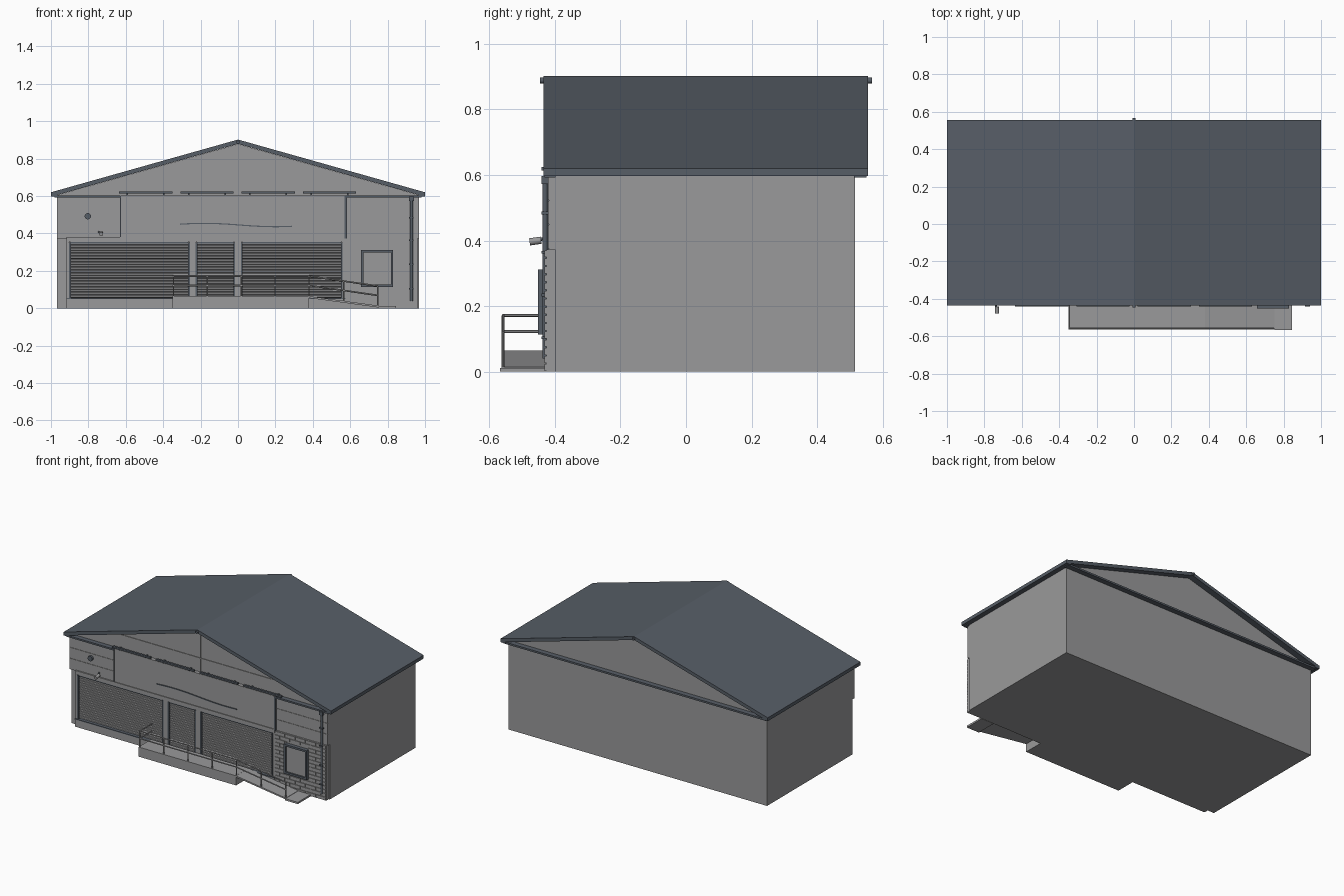
import bpy, math
from mathutils import Vector


def material(name, rgb):
    m = bpy.data.materials.new(name)
    m.diffuse_color = (*rgb, 1)
    return m


GREY = material("wall grey", (0.32, 0.32, 0.325))
SLATE = material("roof slate", (0.095, 0.112, 0.135))


def mesh(name, verts, faces, mat):
    me = bpy.data.meshes.new(name)
    me.from_pydata(verts, [], faces)
    me.materials.append(mat)
    ob = bpy.data.objects.new(name, me)
    bpy.context.collection.objects.link(ob)
    return ob


def boxes(name, items, mat):
    """One object made of boxes given as (x0, x1, y0, y1, z0, z1)."""
    verts, faces = [], []
    quads = [(0, 1, 3, 2), (4, 6, 7, 5), (0, 4, 5, 1),
             (2, 3, 7, 6), (0, 2, 6, 4), (1, 5, 7, 3)]
    for x0, x1, y0, y1, z0, z1 in items:
        n = len(verts)
        verts += [(x, y, z) for x in (x0, x1) for y in (y0, y1) for z in (z0, z1)]
        faces += [[n + i for i in q] for q in quads]
    return mesh(name, verts, faces, mat)


def prism(name, profile, y0, y1, mat):
    """Extrude a counter-clockwise xz profile (seen from the front) along y."""
    n = len(profile)
    verts = [(x, y, z) for y in (y0, y1) for x, z in profile]
    faces = [list(range(n)), list(range(2 * n - 1, n - 1, -1))]
    faces += [[(i + 1) % n, i, i + n, (i + 1) % n + n] for i in range(n)]
    return mesh(name, verts, faces, mat)


def rod(name, a, b, r, mat, sides=8):
    a, b = Vector(a), Vector(b)
    bpy.ops.mesh.primitive_cylinder_add(vertices=sides, radius=r, depth=(b - a).length,
                                        location=(a + b) / 2)
    ob = bpy.context.object
    ob.rotation_euler = (b - a).to_track_quat('Z', 'Y').to_euler()
    ob.name = name
    ob.data.materials.append(mat)
    bpy.ops.object.shade_smooth_by_angle(angle=math.radians(50))
    return ob


# Main body with gable ends
prism("building_body", [(-0.967, 0), (0.967, 0), (0.967, 0.605), (0, 0.878),
                        (-0.967, 0.605)], -0.40, 0.515, GREY)

# Roof slab, ridge cap ends and back gutter
prism("roof", [(-1, 0.597), (-0.965, 0.597), (-0.965, 0.606), (0, 0.879), (0.965, 0.606),
               (0.965, 0.597), (1, 0.597), (1, 0.62), (0, 0.902), (-1, 0.62)],
      -0.435, 0.555, SLATE)
for label, y0, y1 in (("front", -0.446, -0.43), ("back", 0.55, 0.567)):
    rod("ridge_end_" + label, (0, y0, 0.888), (0, y1, 0.888), 0.009, SLATE)
boxes("back_gutter", [(-0.98, 0.98, 0.512, 0.55, 0.592, 0.604)], SLATE)

# Upper front cladding blocks and their board courses
boxes("upper_cladding", [(-0.967, -0.63, -0.418, -0.398, 0.372, 0.6),
                         (0.575, 0.967, -0.418, -0.398, 0.372, 0.6)], GREY)
boxes("cladding_boards", [(x0, x1, -0.421, -0.417, 0.376 + i * 0.074, 0.447 + i * 0.074)
                          for x0, x1 in ((-0.965, -0.632), (0.582, 0.965))
                          for i in range(3)], GREY)
boxes("front_eave_trim", [(-0.98, -0.63, -0.432, -0.398, 0.592, 0.603),
                          (0.575, 0.98, -0.432, -0.398, 0.592, 0.603)], SLATE)

# Gable seams
boxes("gable_seams", [(-0.003, 0.003, -0.404, -0.399, 0.61, 0.875),
                      (-0.64, 0.64, -0.404, -0.399, 0.695, 0.699)], GREY)

# Fascia board with side trims and wavy line
boxes("fascia_board", [(-0.627, 0.575, -0.425, -0.398, 0.38, 0.603)], GREY)
boxes("fascia_trim", [(-0.63, -0.625, -0.43, -0.398, 0.38, 0.6),
                      (0.57, 0.582, -0.43, -0.398, 0.372, 0.6)], SLATE)
N = 24
wave = []
for i in range(N + 1):
    x = -0.31 + 0.6 * i / N
    wave.append((x, 0.445 + 0.009 * math.cos((x + 0.18) * math.pi / 0.38)))
prism("wavy_line", [(x, z - 0.003) for x, z in wave] +
      [(x, z + 0.003) for x, z in reversed(wave)], -0.43, -0.424, SLATE)

# Light bars above the fascia
boxes("light_bars", [(x, x + 0.285, -0.44, -0.426, 0.613, 0.624)
                     for x in (-0.635, -0.308, 0.02, 0.347)], SLATE)
boxes("light_brackets", [(x + d, x + d + 0.008, -0.43, -0.398, 0.603, 0.615)
                         for x in (-0.635, -0.308, 0.02, 0.347) for d in (0.04, 0.235)], SLATE)

# Shopfront plinth, lintel and posts
boxes("plinth", [(-0.918, 0.575, -0.43, -0.398, 0, 0.05)], GREY)
boxes("sill", [(-0.918, 0.575, -0.434, -0.398, 0.05, 0.056)], SLATE)
boxes("lintel", [(-0.918, 0.575, -0.43, -0.398, 0.355, 0.38)], GREY)
boxes("shopfront_posts", [(c - w, c + w, -0.428, -0.398, 0.05, 0.356)
                          for c, w in ((-0.911, 0.007), (-0.242, 0.018),
                                       (0, 0.018), (0.566, 0.009))], GREY)
boxes("shutter_guides", [(x - 0.005, x + 0.005, -0.43, -0.398, 0.056, 0.352)
                         for x in (-0.899, -0.262, -0.222, -0.02, 0.02, 0.555)], SLATE)

# Roller shutters: angled slats running across each bay
SLATS, Z0, STEP = 20, 0.056, 0.0149
for name, x0, x1 in (("left", -0.895, -0.266), ("middle", -0.218, -0.024),
                     ("right", 0.024, 0.551)):
    prof = []
    for i in range(SLATS):
        z = Z0 + i * STEP
        prof += [(-0.408, z), (-0.417, z + 0.003), (-0.417, z + 0.011)]
    prof.append((-0.408, Z0 + SLATS * STEP))
    k = len(prof)
    mesh("shutter_" + name, [(x, y, z) for x in (x0, x1) for y, z in prof],
         [(i, i + k, i + 1 + k, i + 1) for i in range(k - 1)], GREY)
boxes("shutter_heads", [(x0, x1, -0.424, -0.398, 0.345, 0.357) for x0, x1 in
                        ((-0.895, -0.266), (-0.218, -0.024), (0.024, 0.551))], SLATE)

# Brick pier with raised bricks in running bond around the window
boxes("brick_backing", [(0.575, 0.96, -0.426, -0.398, 0, 0.372)], GREY)
bricks = []
ROWS, L, H = 15, 0.077, 0.0248
for r in range(ROWS):
    z = r * H
    x = 0.575 - (L / 2 if r % 2 else 0)
    while x < 0.955:
        a, b = max(x, 0.575) + 0.002, min(x + L, 0.96) - 0.002
        spans = [(a, b)]
        if z + H > 0.12 and z < 0.31:
            spans = [(a, min(b, 0.665)), (max(a, 0.825), b)]
        bricks += [(p, q, -0.431, -0.425, z + 0.002, z + H - 0.002)
                   for p, q in spans if q - p > 0.004]
        x += L
boxes("bricks", bricks, GREY)

# Pier window: slate frame around a grey pane
wx0, wx1, wz0, wz1 = 0.657, 0.83, 0.113, 0.312
t = 0.013
boxes("window_frame", [(wx0, wx0 + t, -0.451, -0.425, wz0, wz1),
                       (wx1 - t, wx1, -0.451, -0.425, wz0, wz1),
                       (wx0 + t, wx1 - t, -0.451, -0.425, wz0, wz0 + t),
                       (wx0 + t, wx1 - t, -0.451, -0.425, wz1 - t, wz1)], SLATE)
boxes("window_pane", [(wx0 + t, wx1 - t, -0.44, -0.425, wz0 + t, wz1 - t)], GREY)

# Drainpipe with hopper and brackets
rod("drainpipe", (0.927, -0.43, 0.04), (0.927, -0.43, 0.585), 0.008, SLATE, 12)
boxes("drainpipe_fittings", [(0.914, 0.94, -0.441, -0.415, 0.573, 0.597)] +
      [(0.915, 0.939, -0.44, -0.418, z, z + 0.008) for z in (0.1, 0.23, 0.36, 0.48)], SLATE)

# Round alarm and wall lamp
rod("alarm", (-0.803, -0.436, 0.492), (-0.803, -0.418, 0.492), 0.017, SLATE, 16)
rod("lamp_arm", (-0.745, -0.418, 0.408), (-0.732, -0.455, 0.402), 0.005, SLATE)
rod("lamp_head", (-0.732, -0.442, 0.401), (-0.732, -0.477, 0.396), 0.011, GREY, 12)

# Entrance platform, ramp and landing
boxes("platform", [(-0.35, 0.38, -0.563, -0.428, 0, 0.065)], GREY)
prism("ramp", [(0.378, 0.055), (0.752, 0.004), (0.752, 0.014), (0.378, 0.065)],
      -0.563, -0.428, GREY)
boxes("landing", [(0.75, 0.845, -0.568, -0.428, 0, 0.012)], GREY)

# Railing: flat run, sloping run and end return
RY = -0.558


def deck(x):
    return 0.065 if x <= 0.38 else 0.065 - (x - 0.38) / 0.37 * 0.053


for i, x in enumerate((-0.345, -0.165, 0.017, 0.198, 0.38, 0.565, 0.747)):
    z = deck(x)
    rod(f"rail_post_{i}", (x, RY, z - 0.005), (x, RY, z + 0.107), 0.004, GREY, 6)
for label, h in (("top", 0.107), ("middle", 0.057)):
    pts = [(-0.345, -0.428, 0.065 + h), (-0.345, RY, 0.065 + h),
           (0.38, RY, 0.065 + h), (0.747, RY, 0.012 + h)]
    for part, a, b in zip(("return", "flat", "slope"), pts, pts[1:]):
        rod(f"{label}_rail_{part}", a, b, 0.0045, GREY, 6)
